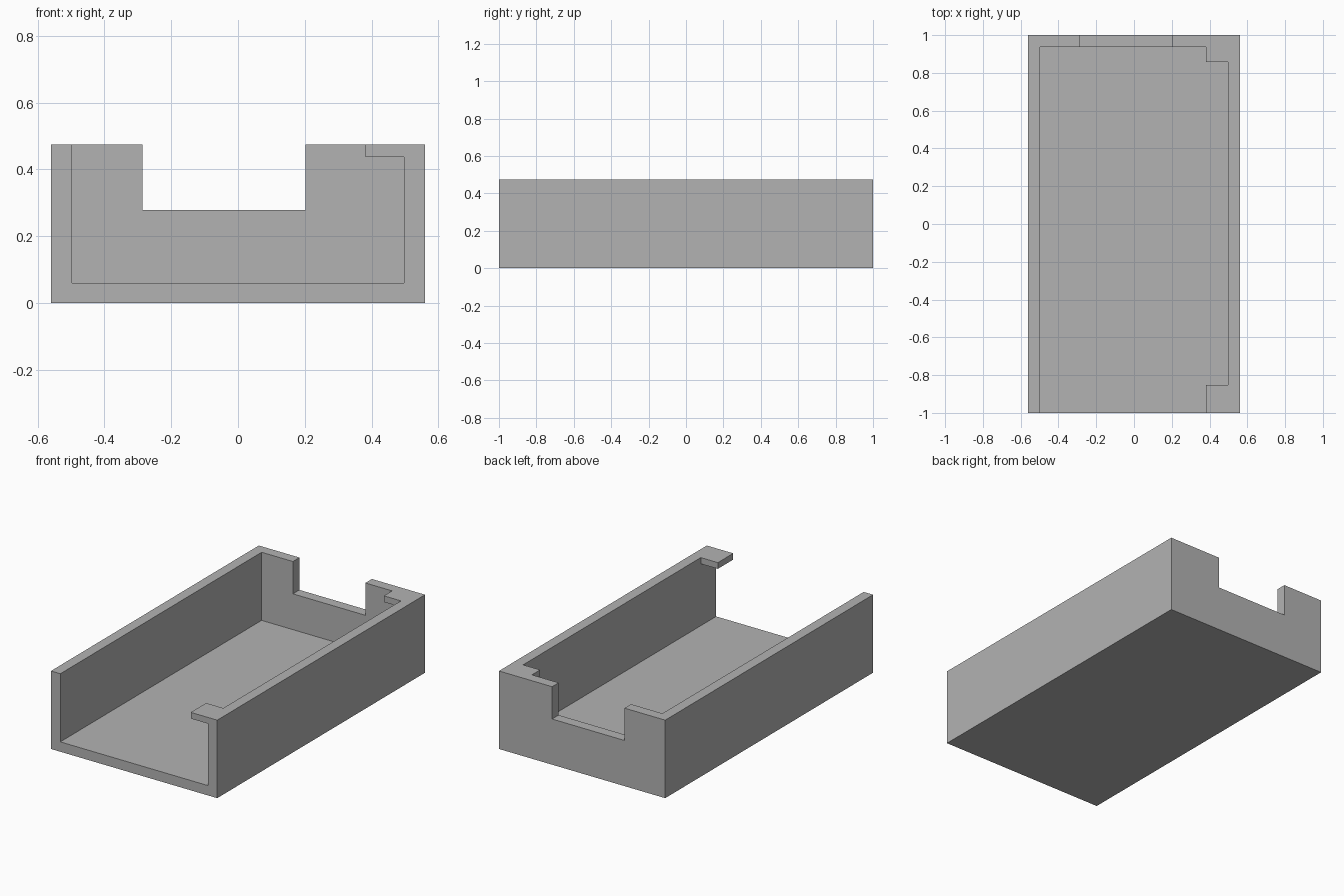
import bpy
from mathutils import Vector

default = bpy.data.objects.get("Cube")
if default:
    bpy.data.objects.remove(default, do_unlink=True)

grey = bpy.data.materials.new("plain grey")
grey.use_nodes = True
colour = (0.45, 0.45, 0.45, 1)
grey.diffuse_color = colour
grey.node_tree.nodes["Principled BSDF"].inputs["Base Color"].default_value = colour

# Main dimensions
half_w, half_l, height = 0.56, 1.0, 0.475
wall = 0.063
inner = half_w - wall
back_inner = half_l - wall


def box(name, low, high):
    """Add a box between two opposite corners."""
    low, high = Vector(low), Vector(high)
    bpy.ops.mesh.primitive_cube_add(size=1, location=(low + high) / 2)
    obj = bpy.context.object
    obj.name = obj.data.name = name
    obj.scale = high - low
    bpy.ops.object.transform_apply(location=False, rotation=False, scale=True)
    obj.data.materials.append(grey)
    return obj


def cut(target, cutter):
    """Subtract a box from the target and discard it."""
    cutter.hide_render = True
    mod = target.modifiers.new("cut", 'BOOLEAN')
    mod.operation = 'DIFFERENCE'
    mod.solver = 'EXACT'
    mod.object = cutter
    bpy.context.view_layer.objects.active = target
    bpy.ops.object.modifier_apply(modifier=mod.name)
    bpy.data.objects.remove(cutter, do_unlink=True)


# Tray, open at the top and the front, with a notch in the back wall
tray = box("tray", (-half_w, -half_l, 0), (half_w, half_l, height))
cut(tray, box("cavity_cutter", (-inner, -2, 0.06), (inner, back_inner, 1)))
cut(tray, box("notch_cutter", (-0.286, 0.8, 0.278), (0.202, 1.2, 1)))

# Retaining tabs at both ends of the left wall
for name, y0, y1 in (("front_tab", -half_l, -0.852), ("back_tab", 0.858, back_inner)):
    box(name, (0.382, y0, 0.437), (inner, y1, height))
